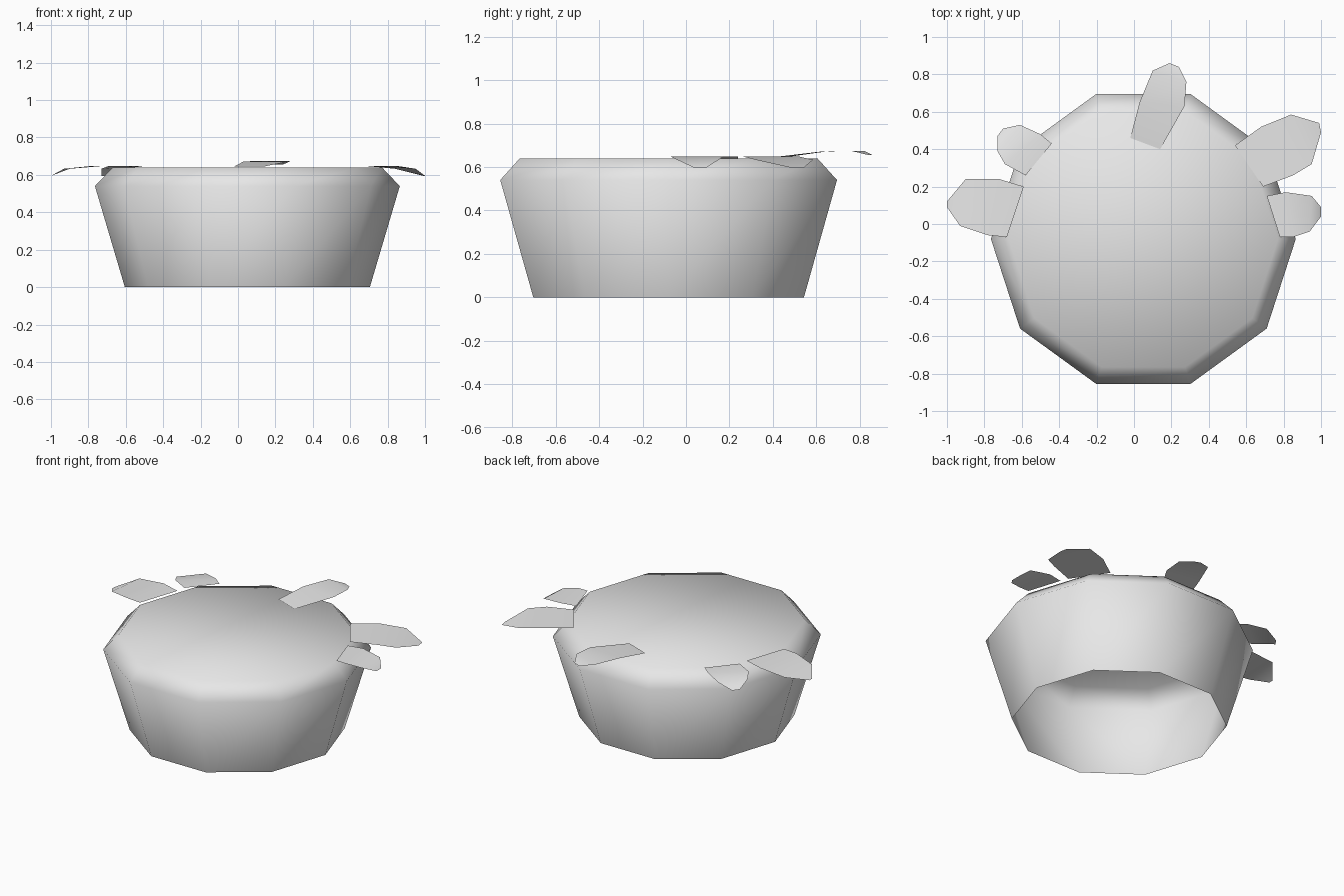
import bpy, bmesh, math

cube = bpy.data.objects.get("Cube")
if cube:
    bpy.data.objects.remove(cube)

grey = bpy.data.materials.new("light grey")
grey.use_nodes = True
colour = (0.8, 0.8, 0.8, 1)
grey.diffuse_color = colour
grey.node_tree.nodes["Principled BSDF"].inputs["Base Color"].default_value = colour


def finish(name, bm):
    """Turn a bmesh into a smooth-shaded grey object."""
    for face in bm.faces:
        face.smooth = True
    mesh = bpy.data.meshes.new(name)
    bm.to_mesh(mesh)
    bm.free()
    mesh.materials.append(grey)
    obj = bpy.data.objects.new(name, mesh)
    bpy.context.collection.objects.link(obj)


def make_body(profile, sides, cx, cy):
    """Loft rings of (radius, height), open below and capped on top."""
    bm = bmesh.new()
    rings = []
    for radius, z in profile:
        angles = [math.tau * i / sides for i in range(sides)]
        rings.append([bm.verts.new((cx + radius * math.cos(a),
                                    cy + radius * math.sin(a), z)) for a in angles])
    for low, high in zip(rings, rings[1:]):
        for i in range(sides):
            j = (i + 1) % sides
            bm.faces.new((low[i], low[j], high[j], high[i]))
    bm.faces.new(rings[-1])
    finish("body", bm)


def make_petal(name, heights, side_a, side_b):
    """Bridge two edges, running from root to tip, into a bent sheet."""
    bm = bmesh.new()
    edge_a, edge_b = ([bm.verts.new((x, y, z)) for (x, y), z in zip(side, heights)]
                      for side in (side_a, side_b))
    for i in range(len(heights) - 1):
        bm.faces.new((edge_a[i], edge_b[i], edge_b[i + 1], edge_a[i + 1]))
    bmesh.ops.recalc_face_normals(bm, faces=bm.faces)
    bm.normal_update()
    if sum(face.normal.z for face in bm.faces) < 0:
        bmesh.ops.reverse_faces(bm, faces=bm.faces)
    finish(name, bm)


# Ten-sided tub with a sloping shoulder
make_body([(0.655, 0), (0.815, 0.54), (0.72, 0.64)], 10, 0.05, -0.08)

# Petals lying around the back half of the rim
drooping = (0.648, 0.648, 0.633, 0.595)
raised = (0.645, 0.672, 0.674, 0.655)

make_petal("back_petal", raised,
           [(-0.02, 0.46), (0.03, 0.65), (0.10, 0.82), (0.19, 0.86)],
           [(0.14, 0.40), (0.27, 0.63), (0.28, 0.76), (0.24, 0.84)])
make_petal("left_back_petal", drooping,
           [(0.54, 0.42), (0.68, 0.52), (0.84, 0.585), (0.99, 0.54)],
           [(0.69, 0.20), (0.85, 0.26), (0.95, 0.32), (1.0, 0.49)])
make_petal("left_petal", drooping,
           [(0.71, 0.15), (0.81, 0.17), (0.95, 0.15), (1.0, 0.09)],
           [(0.78, -0.07), (0.85, -0.07), (0.94, -0.04), (1.0, 0.04)])
make_petal("right_petal", drooping,
           [(-0.59, 0.20), (-0.72, 0.24), (-0.90, 0.24), (-1.0, 0.12)],
           [(-0.68, -0.07), (-0.78, -0.06), (-0.93, -0.01), (-1.0, 0.09)])
make_petal("right_back_petal", drooping,
           [(-0.44, 0.43), (-0.50, 0.48), (-0.61, 0.53), (-0.70, 0.51)],
           [(-0.58, 0.26), (-0.69, 0.32), (-0.73, 0.39), (-0.73, 0.47)])
